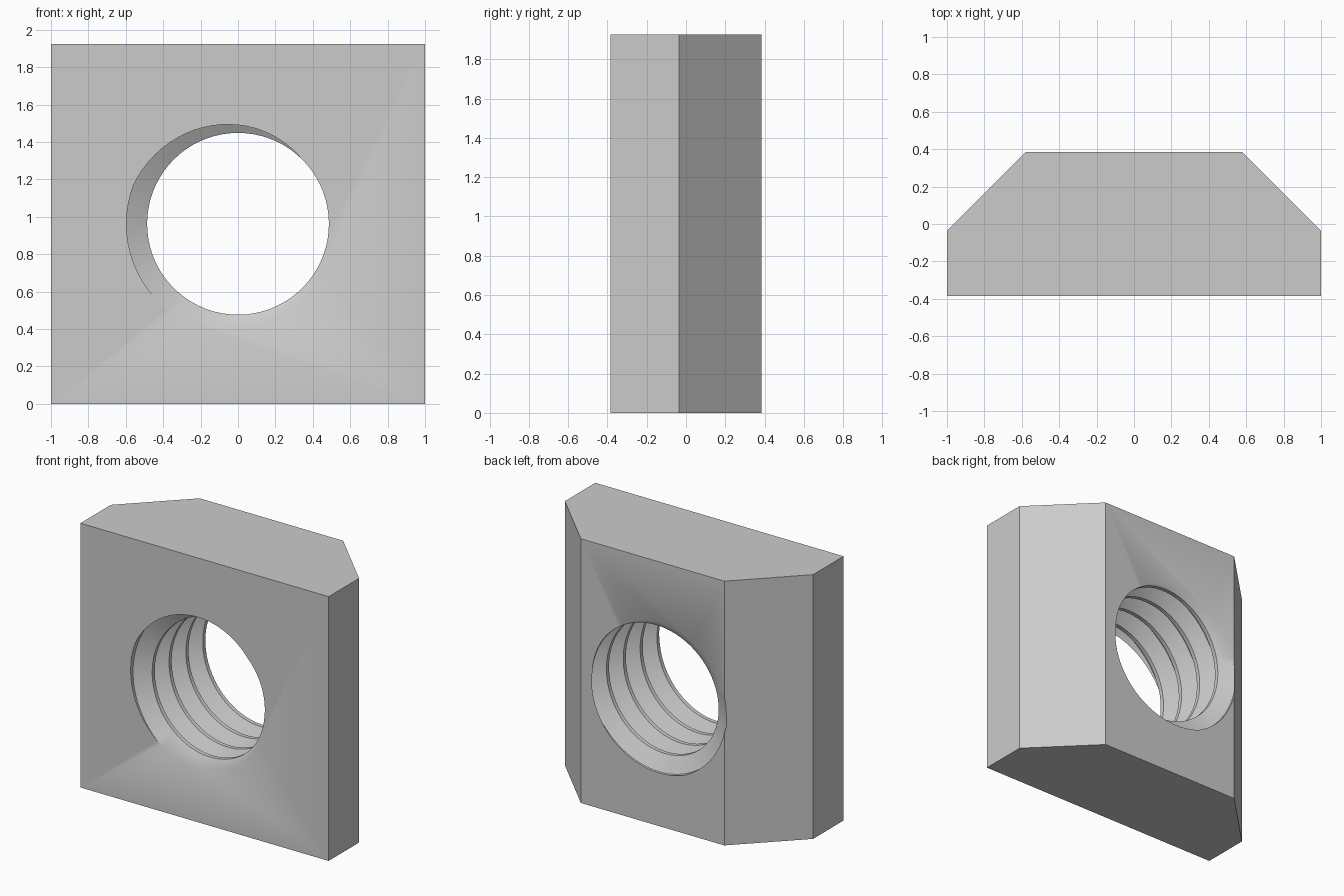
import bpy
import bmesh
import math

cube = bpy.data.objects.get("Cube")
if cube:
    bpy.data.objects.remove(cube, do_unlink=True)

HEIGHT = 1.925
FRONT, BACK = -0.385, 0.385
CENTRE_Z = HEIGHT / 2
PITCH = 0.194
CREST_R, ROOT_R = 0.486, 0.596
SEGMENTS = 72          # steps per turn of the thread
FIRST, LAST = -2, 6    # turns, overshooting both faces


def make_object(name, bm):
    bmesh.ops.recalc_face_normals(bm, faces=bm.faces[:])
    mesh = bpy.data.meshes.new(name)
    bm.to_mesh(mesh)
    bm.free()
    obj = bpy.data.objects.new(name, mesh)
    bpy.context.scene.collection.objects.link(obj)
    return obj


# Steel material
steel = bpy.data.materials.new("plain grey steel")
steel.use_nodes = True
grey = (0.6, 0.6, 0.6, 1)
steel.diffuse_color = grey
for node in steel.node_tree.nodes:
    if node.type == 'BSDF_PRINCIPLED':
        node.inputs["Base Color"].default_value = grey

# Nut body: plan outline with chamfered back corners, extruded upward
half = [(1, FRONT), (1, -0.035), (0.578, BACK)]
outline = half + [(-x, y) for x, y in reversed(half)]
bm = bmesh.new()
base = bm.faces.new([bm.verts.new((x, y, 0)) for x, y in outline])
top = bmesh.ops.extrude_face_region(bm, geom=[base])["geom"]
bmesh.ops.translate(bm, vec=(0, 0, HEIGHT),
                    verts=[g for g in top if isinstance(g, bmesh.types.BMVert)])
body = make_object("slot_nut_body", bm)
body.data.materials.append(steel)

# Thread cutter: helical profile (phase in degrees, radius) swept along y
profile = [(-10, CREST_R), (46, CREST_R), (160, ROOT_R), (233, ROOT_R)]
bm = bmesh.new()
rows = []
count = (LAST - FIRST) * SEGMENTS
for j in range(count + 1):
    turn = FIRST + j / SEGMENTS
    angle = -math.tau * turn
    rows.append([bm.verts.new((r * math.cos(angle),
                               FRONT + PITCH * (phase / 360 + turn),
                               CENTRE_Z + r * math.sin(angle)))
                 for phase, r in profile])
for j in range(count):
    a, b = rows[j], rows[j + 1]
    for k in range(3):
        bm.faces.new((a[k], a[k + 1], b[k + 1], b[k]))
    if j + SEGMENTS < count:
        c, d = rows[j + SEGMENTS], rows[j + SEGMENTS + 1]
        bm.faces.new((a[3], c[0], d[0], b[3]))

# Close both cutter ends with a fan, well outside the body
poles = {side: bm.verts.new((0, side * 1.5, CENTRE_Z)) for side in (-1, 1)}
for edge in [e for e in bm.edges if e.is_boundary]:
    v, w = edge.verts
    bm.faces.new((v, w, poles[1 if v.co.y > 0 else -1]))
bmesh.ops.triangulate(bm, faces=bm.faces[:])
cutter = make_object("thread_cutter", bm)
cutter.hide_render = True

# Cut the threaded hole
cut = body.modifiers.new("threaded_hole", 'BOOLEAN')
cut.operation = 'DIFFERENCE'
cut.solver = 'EXACT'
cut.object = cutter
bpy.ops.object.select_all(action='DESELECT')
bpy.context.view_layer.objects.active = body
body.select_set(True)
bpy.ops.object.modifier_apply(modifier=cut.name)
bpy.data.objects.remove(cutter, do_unlink=True)

bpy.ops.object.shade_smooth_by_angle(angle=math.radians(30))
